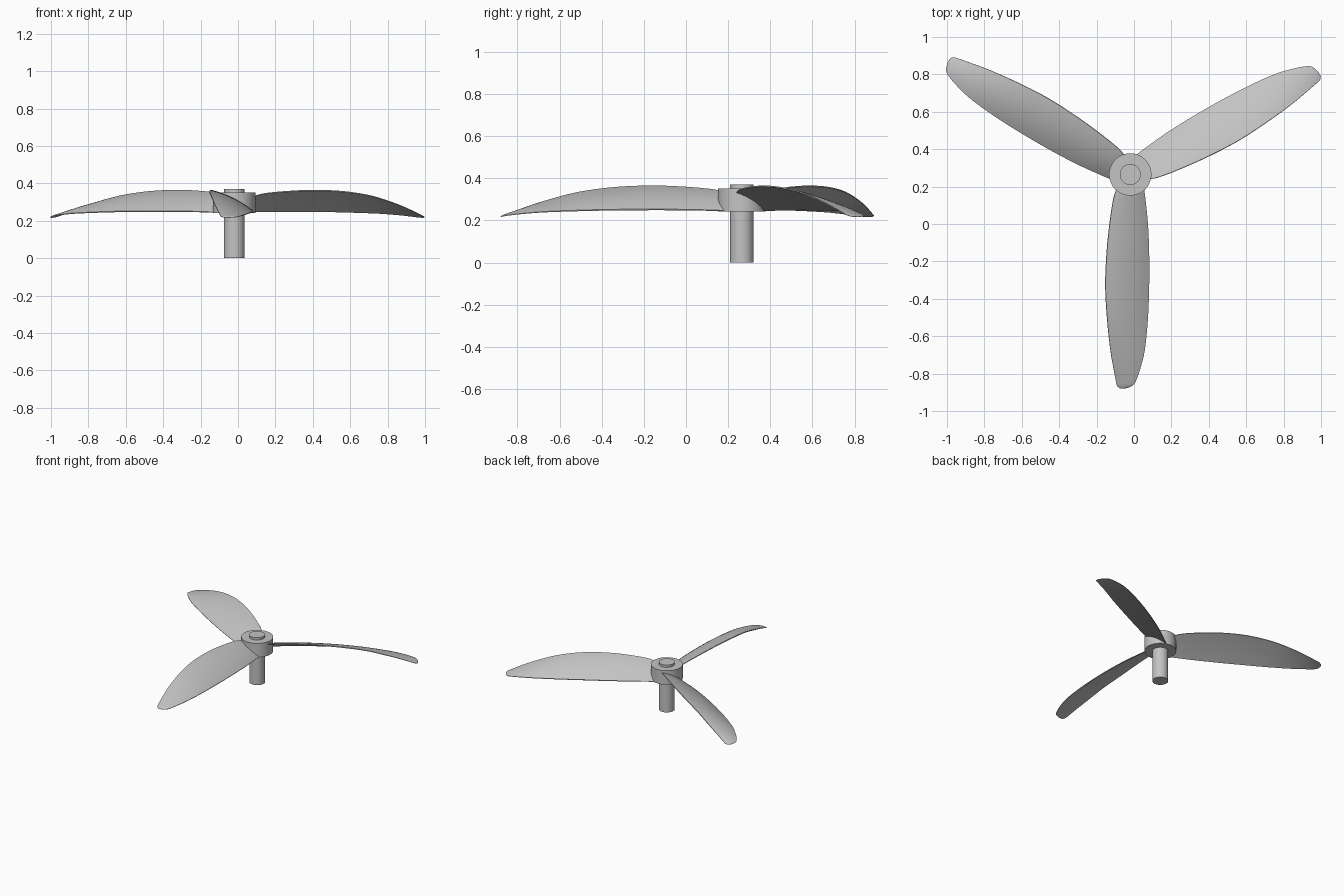
import bpy
import bmesh
import math
from mathutils import Matrix, Vector

cube = bpy.data.objects.get("Cube")
if cube:
    bpy.data.objects.remove(cube, do_unlink=True)

HUB = Vector((-0.02, 0.265, 0))

# One plain grey for the whole propeller
grey = bpy.data.materials.new("plain_grey")
grey.use_nodes = True
colour = (0.55, 0.55, 0.55, 1)
grey.diffuse_color = colour
grey.node_tree.nodes["Principled BSDF"].inputs["Base Color"].default_value = colour


def add_object(name, bm):
    bmesh.ops.recalc_face_normals(bm, faces=bm.faces)
    mesh = bpy.data.meshes.new(name)
    bm.to_mesh(mesh)
    bm.free()
    mesh.materials.append(grey)
    obj = bpy.data.objects.new(name, mesh)
    bpy.context.collection.objects.link(obj)
    bpy.ops.object.select_all(action="DESELECT")
    obj.select_set(True)
    bpy.context.view_layer.objects.active = obj
    bpy.ops.object.shade_smooth_by_angle(angle=math.radians(35))
    return obj


def add_cylinder(name, radius, bottom, top):
    bm = bmesh.new()
    place = Matrix.Translation(HUB + Vector((0, 0, (bottom + top) / 2)))
    bmesh.ops.create_cone(bm, cap_ends=True, segments=64, radius1=radius,
                          radius2=radius, depth=top - bottom, matrix=place)
    return add_object(name, bm)


def catmull(a, b, c, d, t):
    return (b + (c - a) * t / 2 + (a - b * 2.5 + c * 2 - d / 2) * t ** 2
            + (b * 3 - a - c * 3 + d) * t ** 3 / 2)


def smooth_rows(rows, steps):
    result = []
    last = len(rows) - 1
    for i in range(last):
        keys = rows[max(i - 1, 0)], rows[i], rows[i + 1], rows[min(i + 2, last)]
        for k in range(steps):
            result.append([catmull(*values, k / steps) for values in zip(*keys)])
    return result + [list(rows[-1])]


# Blade stations: distance from hub, high edge x and z, low edge x and z
STATIONS = [
    (0.07, -0.07, 0.328, 0.072, 0.245),
    (0.13, -0.09, 0.345, 0.08, 0.247),
    (0.26, -0.11, 0.357, 0.093, 0.25),
    (0.42, -0.126, 0.363, 0.1, 0.251),
    (0.6, -0.133, 0.356, 0.1, 0.25),
    (0.78, -0.123, 0.332, 0.093, 0.246),
    (0.94, -0.106, 0.29, 0.077, 0.24),
    (1.04, -0.089, 0.257, 0.053, 0.232),
    (1.1, -0.078, 0.234, 0.032, 0.225),
    (1.13, -0.071, 0.223, 0.012, 0.22),
    (1.145, -0.054, 0.217, -0.028, 0.216),
]


def add_blade(name, angle):
    bm = bmesh.new()
    across = 10
    rings = []
    for dist, x_high, z_high, x_low, z_low in smooth_rows(STATIONS, 4):
        start = Vector((x_high, -dist, z_high))
        chord = Vector((x_low, -dist, z_low)) - start
        normal = Vector((-chord.z, 0, chord.x))
        upper, lower = [], []
        # Thin cambered section, fullest near the middle
        for k in range(across + 1):
            s = k / across
            arch = 4 * s * (1 - s)
            point = start + chord * s + normal * 0.035 * arch
            half = normal * (0.012 + 0.022 * arch)
            upper.append(bm.verts.new(point + half))
            lower.append(bm.verts.new(point - half))
        rings.append(upper + lower[::-1])
    count = len(rings[0])
    for a, b in zip(rings, rings[1:]):
        for k in range(count):
            n = (k + 1) % count
            bm.faces.new((a[k], a[n], b[n], b[k]))
    # Close the root and the tip
    bm.faces.new(rings[0])
    bm.faces.new(rings[-1])
    bm.transform(Matrix.Translation(HUB) @ Matrix.Rotation(angle, 4, "Z"))
    return add_object(name, bm)


add_cylinder("hub", 0.113, 0.243, 0.352)
add_cylinder("shaft", 0.056, 0, 0.37)
for name, turn in (("front_blade", 0), ("left_blade", 1), ("right_blade", -1)):
    add_blade(name, turn * math.tau / 3)
